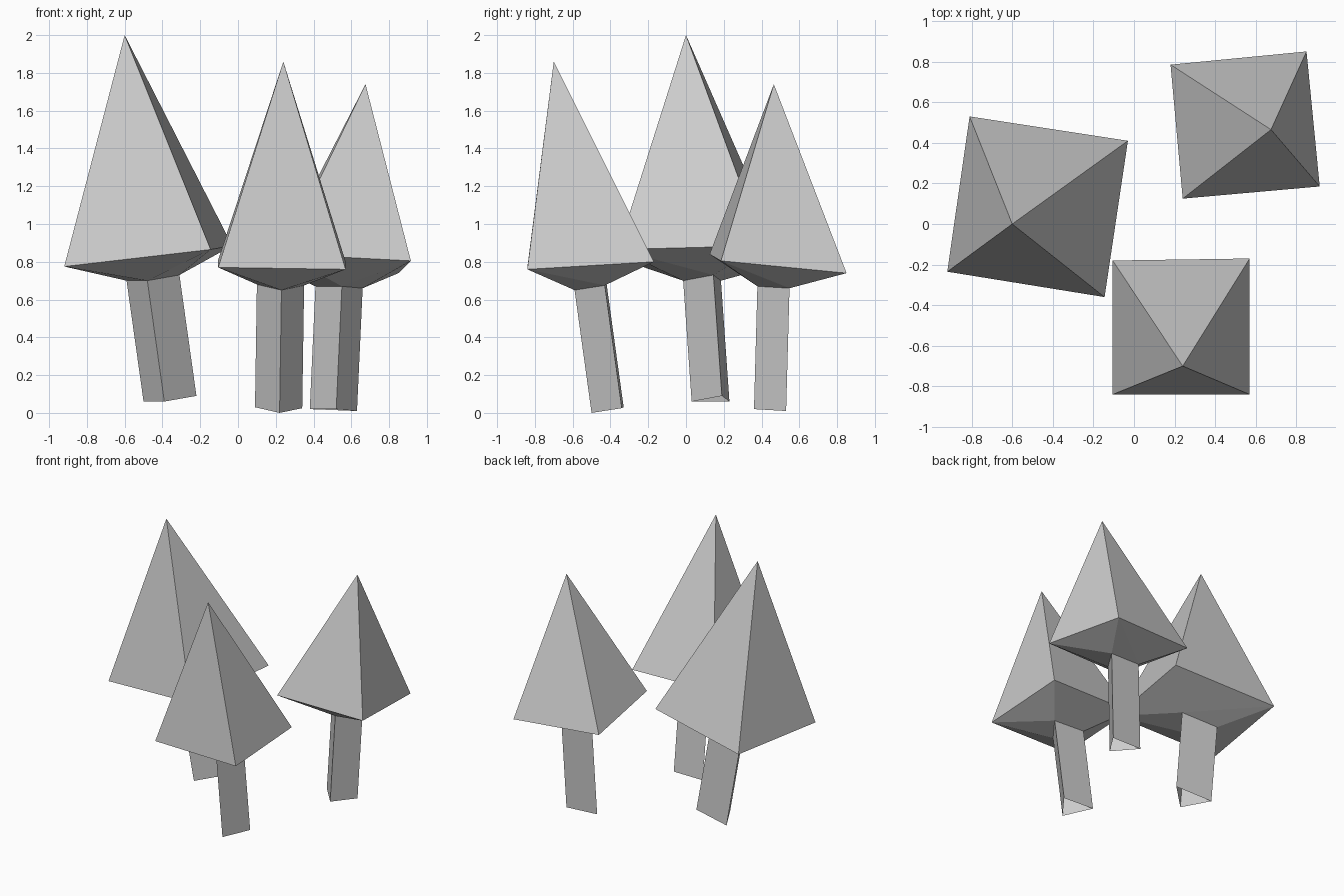
import bpy
import bmesh
from mathutils import Vector

cube = bpy.data.objects.get("Cube")
if cube:
    bpy.data.objects.remove(cube, do_unlink=True)

# One plain grey for everything
grey = bpy.data.materials.new("light_grey")
grey.use_nodes = True
grey.diffuse_color = (0.6, 0.6, 0.6, 1)
grey.node_tree.nodes["Principled BSDF"].inputs["Base Color"].default_value = grey.diffuse_color


def add_object(name, bm):
    bmesh.ops.recalc_face_normals(bm, faces=bm.faces)
    mesh = bpy.data.meshes.new(name)
    bm.to_mesh(mesh)
    bm.free()
    mesh.materials.append(grey)
    bpy.context.collection.objects.link(bpy.data.objects.new(name, mesh))


def add_tree(side, apex, eaves, foot, lean):
    """Leaning three-sided trunk under a four-sided pointed crown."""
    foot = [Vector(p) for p in foot]
    neck = [p + Vector(lean) for p in foot]

    # Trunk: three walls, open at the foot
    bm = bmesh.new()
    low = [bm.verts.new(p) for p in foot]
    high = [bm.verts.new(p) for p in neck]
    for i in range(3):
        j = (i + 1) % 3
        bm.faces.new((low[i], low[j], high[j], high[i]))
    # Outward winding, since the tube is open
    add_object(side + "_tree_trunk", bm)

    # Crown: hull around the tip, the eaves and the trunk's neck
    bm = bmesh.new()
    for p in [apex, *eaves, *neck]:
        bm.verts.new(p)
    bmesh.ops.convex_hull(bm, input=bm.verts)
    add_object(side + "_tree_crown", bm)


# Tall tree on the right
add_tree("right",
         apex=(-0.60, 0, 2),
         eaves=[(-0.81, 0.53, 0.795), (-0.03, 0.41, 0.885),
                (-0.145, -0.36, 0.865), (-0.92, -0.235, 0.775)],
         foot=[(-0.39, 0.03, 0.06), (-0.22, 0.19, 0.09), (-0.50, 0.23, 0.06)],
         lean=(-0.09, -0.045, 0.64))

# Middle tree at the front
add_tree("front",
         apex=(0.24, -0.70, 1.86),
         eaves=[(-0.105, -0.84, 0.77), (0.57, -0.84, 0.76),
                (0.57, -0.17, 0.80), (-0.105, -0.18, 0.81)],
         foot=[(0.22, -0.50, 0), (0.34, -0.34, 0.025), (0.09, -0.33, 0.03)],
         lean=(0.01, -0.09, 0.65))

# Short tree at the back
add_tree("back",
         apex=(0.675, 0.465, 1.74),
         eaves=[(0.18, 0.785, 0.775), (0.85, 0.85, 0.74),
                (0.915, 0.185, 0.805), (0.24, 0.125, 0.84)],
         foot=[(0.52, 0.36, 0.02), (0.63, 0.53, 0.01), (0.38, 0.52, 0.02)],
         lean=(0.03, 0.018, 0.65))
